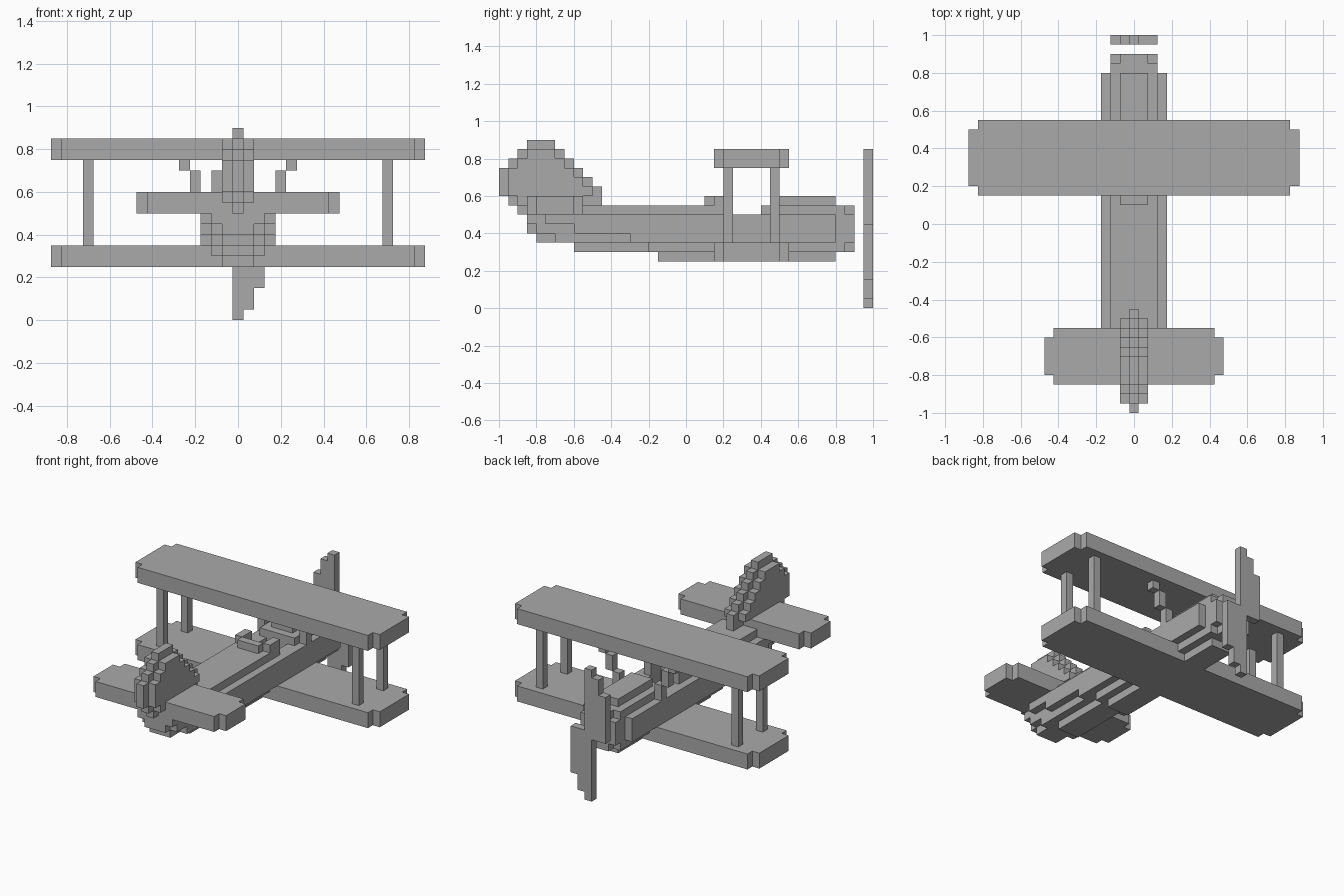
import bpy, bmesh
from mathutils import Vector

CELL = 0.05

cube = bpy.data.objects.get("Cube")
if cube:
    bpy.data.objects.remove(cube)

grey = bpy.data.materials.new("plain grey")
grey.use_nodes = True
tone = (0.4, 0.4, 0.4, 1)
grey.diffuse_color = tone
grey.node_tree.nodes["Principled BSDF"].inputs["Base Color"].default_value = tone


def block(x0, x1, y0, y1, z0, z1):
    """Cells of a block; x columns are centred on zero and inclusive."""
    return {(x, y, z) for x in range(x0, x1 + 1)
            for y in range(y0, y1) for z in range(z0, z1)}


def slab(half, *span):
    return block(-half, half, *span)


def mirrored(cells):
    return cells | {(-x, y, z) for x, y, z in cells}


def build(name, cells):
    """Skin the outside of a set of cells and merge its flat faces."""
    bm = bmesh.new()
    for cell in cells:
        for axis in range(3):
            for sign in (-1, 1):
                step = [0, 0, 0]
                step[axis] = sign
                if tuple(c + s for c, s in zip(cell, step)) in cells:
                    continue
                centre = Vector(cell) + Vector((0, 0.5, 0.5)) + Vector(step) / 2
                u, v = Vector(), Vector()
                u[(axis + 1) % 3] = 0.5
                v[(axis + 2) % 3] = 0.5 * sign
                ring = (centre - u - v, centre + u - v, centre + u + v, centre - u + v)
                bm.faces.new([bm.verts.new(p * CELL) for p in ring])
    bmesh.ops.remove_doubles(bm, verts=bm.verts, dist=CELL / 10)
    bmesh.ops.dissolve_limit(bm, angle_limit=0.01, verts=bm.verts, edges=bm.edges)
    mesh = bpy.data.meshes.new(name)
    bm.to_mesh(mesh)
    bm.free()
    mesh.materials.append(grey)
    obj = bpy.data.objects.new(name, mesh)
    bpy.context.collection.objects.link(obj)
    return obj


# Wings and tailplane: flat slabs with clipped tips
def wing(name, half, back, front, bottom):
    top = bottom + 2
    build(name, slab(half, back, front, bottom, top)
          | slab(half + 1, back + 1, front - 1, bottom, top))


wing("upper_wing", 16, 3, 11, 15)
wing("lower_wing", 16, 3, 11, 5)
wing("tailplane", 8, -17, -11, 10)

# Struts between the wings
for label, y in (("rear", 4), ("front", 9)):
    for side, x in (("left", 14), ("right", -14)):
        build(f"{label}_{side}_strut", block(x, x, y, y + 1, 7, 15))

# Stepped struts from the body to the upper wing
cabane = (block(3, 3, 9, 10, 10, 12) | block(4, 4, 9, 10, 12, 14)
          | block(5, 5, 9, 10, 14, 15))
build("cabane_struts", mirrored(cabane))

# Fuselage: layers (half width, tail end, bottom) that taper to the rear
NOSE = 16
body = set()
for half, tail, z in ((3, -15, 9), (3, -12, 8), (3, -6, 7),
                      (2, -17, 9), (2, -16, 8), (2, -14, 7), (2, -4, 6),
                      (1, -17, 8), (1, -16, 7), (1, -12, 6), (1, -3, 5)):
    body |= slab(half, tail, NOSE, z, z + 1)
body |= slab(2, -12, 5, 10, 11) | slab(2, 8, NOSE, 10, 11)
body |= slab(1, 9, NOSE, 11, 12)                       # cowl ridge
body |= slab(2, NOSE, 17, 6, 11)                       # nose
body |= slab(2, 17, 18, 7, 10) | slab(1, 17, 18, 6, 11)
body -= slab(1, 3, 8, 8, 11)                           # cockpit opening
build("fuselage", body)

# Raised rim around the rear of the cockpit
build("cockpit_rim", slab(1, 2, 3, 11, 12) | mirrored(block(2, 2, 3, 5, 11, 12)))

# Fin: thin rounded outline with a thicker core
rows = [(-18, -12), (-19, -9), (-20, -9), (-20, -10),
        (-20, -11), (-19, -12), (-18, -13), (-17, -14)]
outline = set()
for i, (back, front) in enumerate(rows):
    outline |= slab(0, back, front, 10 + i, 11 + i)
core = {(x, y, z) for _, y, z in outline for x in (-1, 0, 1)
        if {(0, y - 1, z), (0, y + 1, z), (0, y, z + 1)} <= outline
        and (z == 10 or (0, y, z - 1) in outline)}
build("fin", outline | core)

# Propeller: two stepped blades, the upper one turned half a revolution
blade = block(0, 0, 19, 20, 0, 9) | block(1, 1, 19, 20, 1, 9) | block(2, 2, 19, 20, 3, 9)
build("propeller", blade | {(-x, y, 16 - z) for x, y, z in blade})
